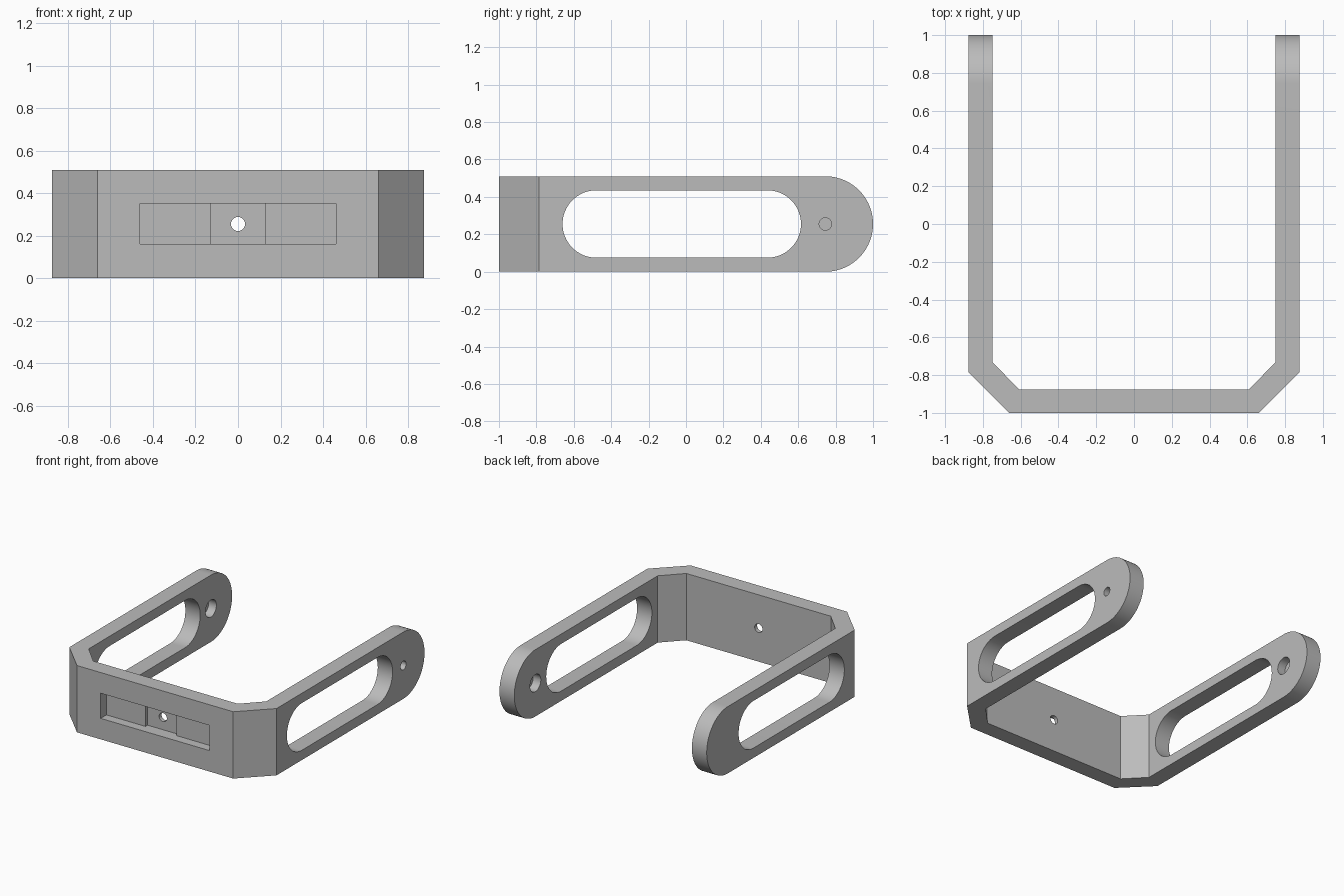
import bpy, bmesh
from math import sin, cos, pi, radians
from mathutils import Matrix, Vector

cube = bpy.data.objects.get("Cube")
if cube:
    bpy.data.objects.remove(cube, do_unlink=True)

HEIGHT, MID = 0.51, 0.255

grey = bpy.data.materials.new("plain grey")
grey.use_nodes = True
grey.diffuse_color = (0.5, 0.5, 0.5, 1)
grey.node_tree.nodes["Principled BSDF"].inputs["Base Color"].default_value = grey.diffuse_color


def prism(name, points, offset):
    """Extrude a closed outline of 3D points along an offset."""
    bm = bmesh.new()
    face = bm.faces.new([bm.verts.new(p) for p in points])
    out = bmesh.ops.extrude_face_region(bm, geom=[face])
    verts = [v for v in out["geom"] if isinstance(v, bmesh.types.BMVert)]
    bmesh.ops.translate(bm, verts=verts, vec=Vector(offset))
    bmesh.ops.recalc_face_normals(bm, faces=bm.faces)
    mesh = bpy.data.meshes.new(name)
    bm.to_mesh(mesh)
    bm.free()
    obj = bpy.data.objects.new(name, mesh)
    bpy.context.collection.objects.link(obj)
    return obj


def arc(y, z, r, start, end, steps=32):
    """Arc points in the side plane, as (y, z)."""
    angles = [start + (end - start) * i / steps for i in range(steps + 1)]
    return [(y + r * cos(a), z + r * sin(a)) for a in angles]


def across(name, outline, x0, x1):
    """Prism running sideways from x0 to x1."""
    return prism(name, [(x0, y, z) for y, z in outline], (x1 - x0, 0, 0))


def bore(name, y, r, x0, x1):
    return across(name, arc(y, MID, r, 0, 2 * pi, 48)[:-1], x0, x1)


def box(name, x, y0, y1, z0, z1):
    return across(name, [(y0, z0), (y1, z0), (y1, z1), (y0, z1)], -x, x)


def apply_boolean(target, cutter, operation="DIFFERENCE"):
    mod = target.modifiers.new(cutter.name, "BOOLEAN")
    mod.operation, mod.solver, mod.object = operation, "EXACT", cutter
    bpy.context.view_layer.objects.active = target
    bpy.ops.object.modifier_apply(modifier=mod.name)
    bpy.data.objects.remove(cutter, do_unlink=True)


# U-shaped band with chamfered corners
half = [(0.66, -1), (0.875, -0.785), (0.875, 1), (0.75, 1), (0.75, -0.73), (0.61, -0.875)]
plan = half + [(-x, y) for x, y in reversed(half)]
bracket = prism("bracket", [(x, y, 0) for x, y in plan], (0, 0, HEIGHT))

# Rounded arm ends
side = [(-1.2, HEIGHT + 0.1), (-1.2, -0.1), (0.6, -0.1), (0.6, 0)]
side += arc(0.745, MID, 0.255, -pi / 2, pi / 2, 48) + [(0.6, HEIGHT), (0.6, HEIGHT + 0.1)]
apply_boolean(bracket, across("end_shape", side, -1, 1), "INTERSECT")

# Long slots through both arms
slot = arc(0.435, MID, 0.18, -pi / 2, pi / 2) + arc(-0.48, MID, 0.18, pi / 2, 3 * pi / 2)
apply_boolean(bracket, across("arm_slots", slot, -1, 1))

# Pivot sockets on the inner arm faces, with a pin hole through the left arm
apply_boolean(bracket, bore("pivot_sockets", 0.745, 0.065, -0.815, 0.815))
apply_boolean(bracket, bore("pin_hole", 0.745, 0.033, 0.7, 1))

# Stepped recess and screw hole in the front plate
apply_boolean(bracket, box("recess", 0.46, -1.1, -0.93, 0.16, 0.352))
apply_boolean(bracket, box("deep_recess", 0.13, -1.1, -0.905, 0.16, 0.352))
screw = bore("screw_hole", 0, 0.033, -0.2, 0.2)
screw.data.transform(Matrix.Translation((0, -0.93, 0)) @ Matrix.Translation((0, 0, 0))
                     @ Matrix.Rotation(pi / 2, 4, "Z"))
apply_boolean(bracket, screw)

# Finish: one colour, smooth curves with sharp edges
bracket.data.materials.clear()
bracket.data.materials.append(grey)
for poly in bracket.data.polygons:
    poly.material_index = 0
bpy.ops.object.select_all(action="DESELECT")
bracket.select_set(True)
bpy.context.view_layer.objects.active = bracket
bpy.ops.object.shade_smooth_by_angle(angle=radians(30))
